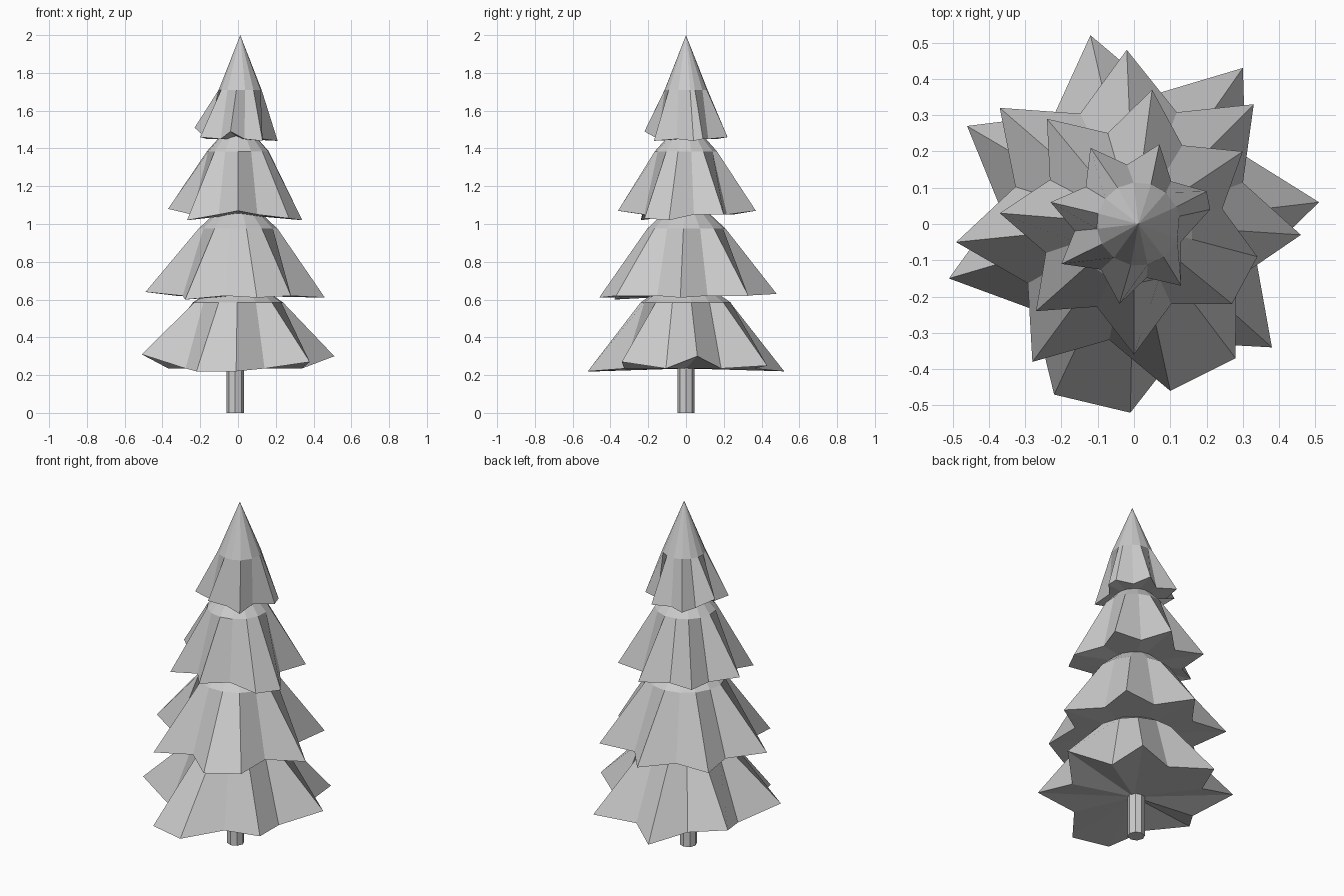
import bpy, bmesh, math
from mathutils import Vector

cube = bpy.data.objects.get("Cube")
if cube:
    bpy.data.objects.remove(cube, do_unlink=True)

grey = bpy.data.materials.new("plain_grey")
grey.use_nodes = True
colour = (0.6, 0.6, 0.6, 1)
grey.diffuse_color = colour
grey.node_tree.nodes["Principled BSDF"].inputs["Base Color"].default_value = colour


def finish(name, bm):
    """Turn a bmesh into a flat-shaded grey object."""
    bmesh.ops.recalc_face_normals(bm, faces=bm.faces)
    mesh = bpy.data.meshes.new(name)
    bm.to_mesh(mesh)
    bm.free()
    mesh.materials.append(grey)
    obj = bpy.data.objects.new(name, mesh)
    bpy.context.collection.objects.link(obj)
    return obj


def star_rim(tips, notch_z):
    """Put a pulled-in notch between every two branch tips that are well apart."""
    rim = []
    for i, tip in enumerate(tips):
        a, b = Vector(tip), Vector(tips[(i + 1) % len(tips)])
        rim.append(a)
        if a.xy.angle(b.xy) > math.radians(30):
            notch = (a.xy + b.xy) * 0.38
            rim.append(Vector((notch.x, notch.y, notch_z)))
    return rim


def branch_tier(name, tips, notch_z, ring_radius, ring_z, apex):
    """Star-shaped skirt rising to a small ring, closed by a cone and a fanned underside."""
    bm = bmesh.new()
    centre = Vector(apex)
    rim, ring = [], []
    for point in star_rim(tips, notch_z):
        rim.append(bm.verts.new(point))
        out = point.xy.normalized() * ring_radius
        ring.append(bm.verts.new((centre.x + out.x, centre.y + out.y, ring_z)))
    top = bm.verts.new(centre)
    hub = bm.verts.new((centre.x, centre.y, notch_z))
    for i in range(len(rim)):
        j = (i + 1) % len(rim)
        bm.faces.new((rim[i], rim[j], ring[j], ring[i]))
        bm.faces.new((ring[i], ring[j], top))
        bm.faces.new((rim[j], rim[i], hub))
    return finish(name, bm)


# Trunk
bm = bmesh.new()
bmesh.ops.create_cone(bm, cap_ends=True, segments=8, radius1=0.046, radius2=0.046, depth=0.26)
bmesh.ops.translate(bm, verts=bm.verts, vec=(-0.015, 0, 0.13))
finish("trunk", bm)

# Branch tiers, tips listed counter-clockwise
branch_tier("bottom_branches", [
    (0.51, 0.06, 0.3), (0.3, 0.43, 0.25), (-0.12, 0.52, 0.22), (-0.46, 0.27, 0.3),
    (-0.51, -0.15, 0.31), (-0.22, -0.47, 0.22), (-0.01, -0.52, 0.22), (0.38, -0.34, 0.27),
], 0.235, 0.24, 0.585, (0, 0, 0.75))

branch_tier("lower_branches", [
    (0.46, -0.03, 0.61), (0.33, 0.33, 0.62), (-0.02, 0.48, 0.63), (-0.37, 0.32, 0.63),
    (-0.49, -0.05, 0.64), (-0.28, -0.38, 0.6), (0.1, -0.46, 0.61), (0.28, -0.37, 0.62),
], 0.62, 0.21, 0.975, (0, 0, 1.17))

branch_tier("upper_branches", [
    (0.34, -0.09, 1.02), (0.3, 0.2, 1.05), (0.05, 0.37, 1.07), (-0.24, 0.29, 1.07),
    (-0.37, 0.03, 1.08), (-0.27, -0.24, 1.02), (0, -0.36, 1.07), (0.27, -0.22, 1.03),
], 1.05, 0.165, 1.385, (0, 0, 1.57))

branch_tier("top_branches", [
    (0.21, 0.04, 1.44), (0.2, 0.09, 1.45), (0.07, 0.22, 1.46), (-0.12, 0.21, 1.46),
    (-0.23, 0.06, 1.51), (-0.2, -0.11, 1.46), (-0.04, -0.22, 1.49), (0.13, -0.17, 1.44),
], 1.45, 0.115, 1.71, (0.012, 0, 2))
